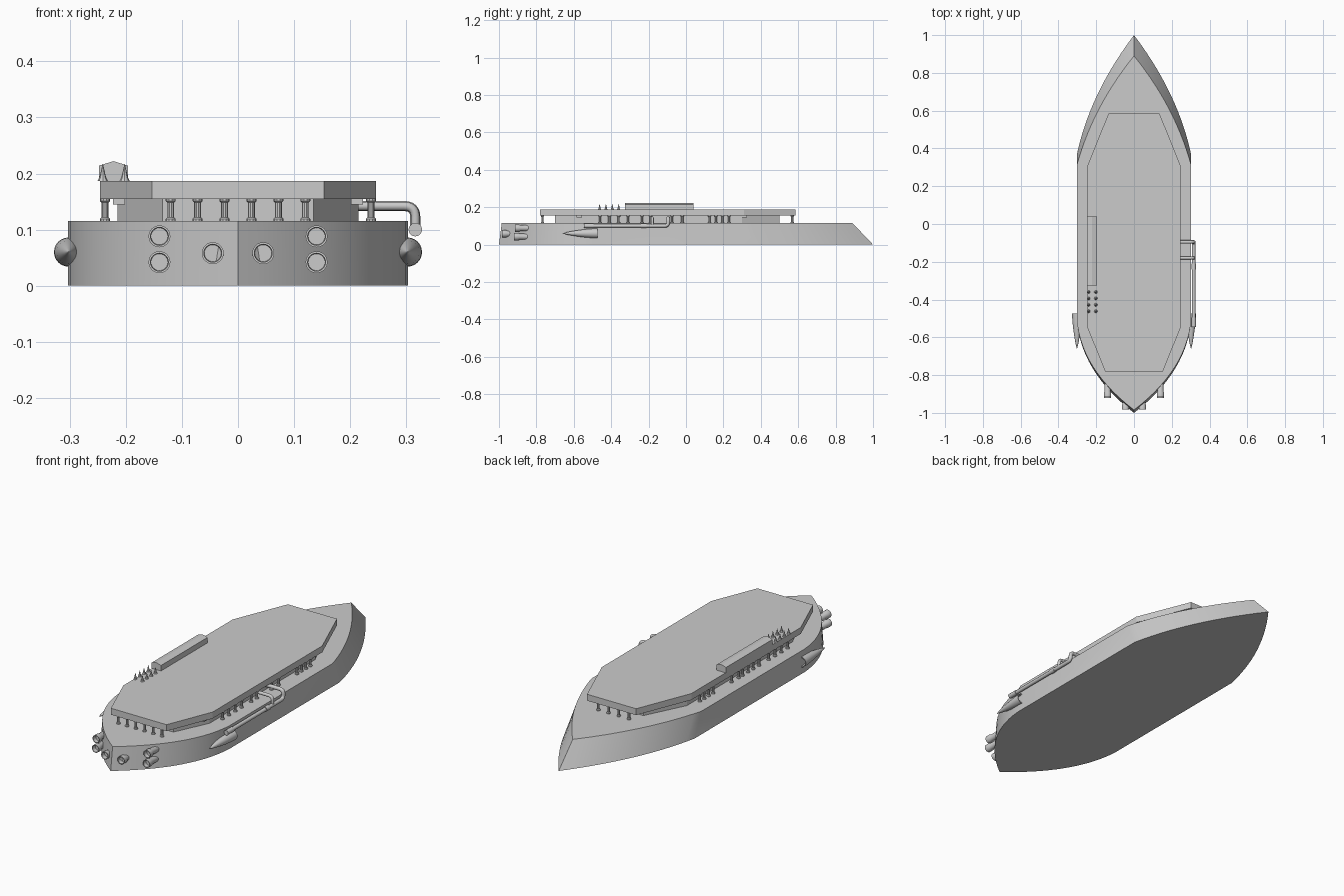
import bpy, bmesh, math
from mathutils import Vector, Matrix

if "Cube" in bpy.data.objects:
    bpy.data.objects.remove(bpy.data.objects["Cube"])


def make(name, verts, faces, smooth=False):
    me = bpy.data.meshes.new(name)
    me.from_pydata([tuple(v) for v in verts], [], faces)
    bm = bmesh.new()
    bm.from_mesh(me)
    bmesh.ops.recalc_face_normals(bm, faces=bm.faces)
    bm.to_mesh(me)
    bm.free()
    ob = bpy.data.objects.new(name, me)
    bpy.context.collection.objects.link(ob)
    if smooth:
        bpy.ops.object.select_all(action='DESELECT')
        ob.select_set(True)
        bpy.context.view_layer.objects.active = ob
        bpy.ops.object.shade_smooth_by_angle(angle=math.radians(30))
    return ob


def loft(name, low, high, smooth=False):
    """Solid between two matching closed outlines."""
    n = len(low)
    faces = [(i, (i + 1) % n, n + (i + 1) % n, n + i) for i in range(n)]
    faces += [tuple(range(n)), tuple(range(n, 2 * n))]
    return make(name, low + high, faces, smooth)


def prism(name, half, z0, z1):
    """Left/right symmetric slab from the right half of its plan."""
    plan = half + [(-x, y) for x, y in reversed(half)]
    return loft(name, [(x, y, z0) for x, y in plan], [(x, y, z1) for x, y in plan])


def lathe(name, profile, loc, axis, n=20):
    """Revolve (radius, distance) pairs around an axis through loc."""
    rot = Vector(axis).to_track_quat('Z', 'Y').to_matrix()
    verts = []
    for r, h in profile:
        for k in range(n):
            a = 2 * math.pi * k / n
            verts.append(rot @ Vector((r * math.cos(a), r * math.sin(a), h)) + Vector(loc))
    faces = [(j * n + k, j * n + (k + 1) % n, (j + 1) * n + (k + 1) % n, (j + 1) * n + k)
             for j in range(len(profile) - 1) for k in range(n)]
    faces += [tuple(range(n)), tuple(range(len(verts) - n, len(verts)))]
    return make(name, verts, faces, True)


def box(name, c, s):
    x, y, z = (v / 2 for v in s)
    ring = [(-x, -y), (x, -y), (x, y), (-x, y)]
    return loft(name, [(c[0] + a, c[1] + b, c[2] - z) for a, b in ring],
                [(c[0] + a, c[1] + b, c[2] + z) for a, b in ring])


def bezier(a, b, c, n=14):
    return [tuple((1 - t) ** 2 * p + 2 * t * (1 - t) * q + t * t * r for p, q, r in zip(a, b, c))
            for t in (i / n for i in range(n + 1))]


def pipe(name, pts, radius, bend=0.03):
    """Round pipe with filleted corners, converted to mesh."""
    path = [Vector(pts[0])]
    for a, b, c in zip(pts, pts[1:], pts[2:]):
        a, b, c = Vector(a), Vector(b), Vector(c)
        path += [Vector(p) for p in bezier(b + (a - b).normalized() * bend, b,
                                           b + (c - b).normalized() * bend, 6)]
    path.append(Vector(pts[-1]))
    cu = bpy.data.curves.new(name, 'CURVE')
    cu.dimensions = '3D'
    cu.bevel_depth = radius
    cu.bevel_resolution = 3
    cu.use_fill_caps = True
    sp = cu.splines.new('POLY')
    sp.points.add(len(path) - 1)
    for p, v in zip(sp.points, path):
        p.co = (*v, 1)
    ob = bpy.data.objects.new(name, cu)
    bpy.context.collection.objects.link(ob)
    bpy.ops.object.select_all(action='DESELECT')
    ob.select_set(True)
    bpy.context.view_layer.objects.active = ob
    bpy.ops.object.convert(target='MESH')
    bpy.ops.object.shade_smooth_by_angle(angle=math.radians(40))


# Hull: pointed bow raked towards the waterline, rounded stern with a keel edge
W, DECK, ROOF0, ROOF1 = 0.303, 0.115, 0.155, 0.187


def hull_outline(stern, shoulder, ctrl, bow, z):
    right = bezier((0, stern), (0.285, stern + 0.22), (W, -0.5)) + bezier((W, shoulder), ctrl, (0, bow))
    left = [(-x, y) for x, y in reversed(right[1:-1])]
    return [(x, y, z) for x, y in right + left]


loft("hull", hull_outline(-1.0, 0.365, (0.235, 0.69), 1.0, 0),
     hull_outline(-0.985, 0.31, (0.218, 0.62), 0.89, DECK), True)

# Cabin block and overhanging roof slab
prism("cabin", [(0.135, -0.70), (0.215, -0.53), (0.215, 0.30), (0.115, 0.50)], DECK, ROOF0)
prism("roof", [(0.153, -0.78), (0.246, -0.55), (0.246, 0.31), (0.135, 0.585)], ROOF0, ROOF1)

# Flared support posts under the roof edge
H = ROOF0 - DECK
POST = [(0.009, 0), (0.009, 0.004), (0.006, 0.007), (0.006, H - 0.007), (0.009, H - 0.004), (0.009, H)]
spots = [(-0.12 + 0.048 * i, -0.768) for i in range(6)]
spots += [(-0.084 + 0.056 * i, 0.568) for i in range(4)]
for y in (0.23, 0.195, 0.16, 0.125, -0.02, -0.075, -0.19, -0.235, -0.31, -0.36, -0.41, -0.46):
    spots += [(-0.237, y), (0.237, y)]
for y in (-0.105, -0.15):
    spots.append((-0.237, y))
for x, y in spots:
    lathe("roof_post", POST, (x, y, DECK), (0, 0, 1), 10)

# Small brackets beside the cabin
for s in (-1, 1):
    for y in (-0.57, 0.31):
        box("bracket", (s * 0.212, y, 0.15), (0.022, 0.03, 0.01))

# Long ridge box and spikes on the roof
ridge = [(-0.248, 0.187), (-0.248, 0.214), (-0.222, 0.222), (-0.196, 0.214), (-0.196, 0.187)]
loft("roof_ridge", [(x, -0.325, z) for x, z in ridge], [(x, 0.04, z) for x, z in ridge])
for x in (-0.241, -0.202):
    for i in range(4):
        lathe("roof_spike", [(0.009, 0), (0.006, 0.006), (0.0045, 0.012), (0.0005, 0.03)],
              (x, -0.36 - 0.034 * i, ROOF1), (0, 0, 1), 8)

# Side pipes leaving the cabin, turning down and running aft
pipe("large_pipe", [(0.19, -0.095, 0.142), (0.316, -0.095, 0.142), (0.316, -0.095, 0.1),
                    (0.316, -0.545, 0.1)], 0.0095, 0.02)
pipe("small_pipe", [(0.19, -0.18, 0.142), (0.316, -0.18, 0.142), (0.316, -0.18, 0.1)], 0.008, 0.02)
lathe("pipe_collar", [(0.012, 0), (0.012, 0.05)], (0.316, -0.545, 0.1), (0, 1, 0))
lathe("pipe_joint", [(0.012, 0), (0.012, 0.03)], (0.316, -0.24, 0.1), (0, 1, 0))

# Bullet-shaped hollow pods half sunk in the hull sides
POD = [(0.001, 0), (0.008, 0.03), (0.015, 0.07), (0.021, 0.115), (0.025, 0.16),
       (0.026, 0.187), (0.022, 0.187), (0.015, 0.13)]
for s in (-1, 1):
    lathe("side_pod", POD, (s * 0.302, -0.66, 0.06), (0, 1, 0), 24)

# Hollow stern nozzles
NOZZLE = [(0.016, -0.09), (0.016, 0), (0.0195, 0.008), (0.0195, 0.03), (0.016, 0.03), (0.015, 0.01)]
for s in (-1, 1):
    for x, y, z in ((0.14, -0.885, 0.088), (0.14, -0.89, 0.042), (0.045, -0.953, 0.058)):
        lathe("stern_nozzle", NOZZLE, (s * x, y, z), (0, -1, 0), 24)
